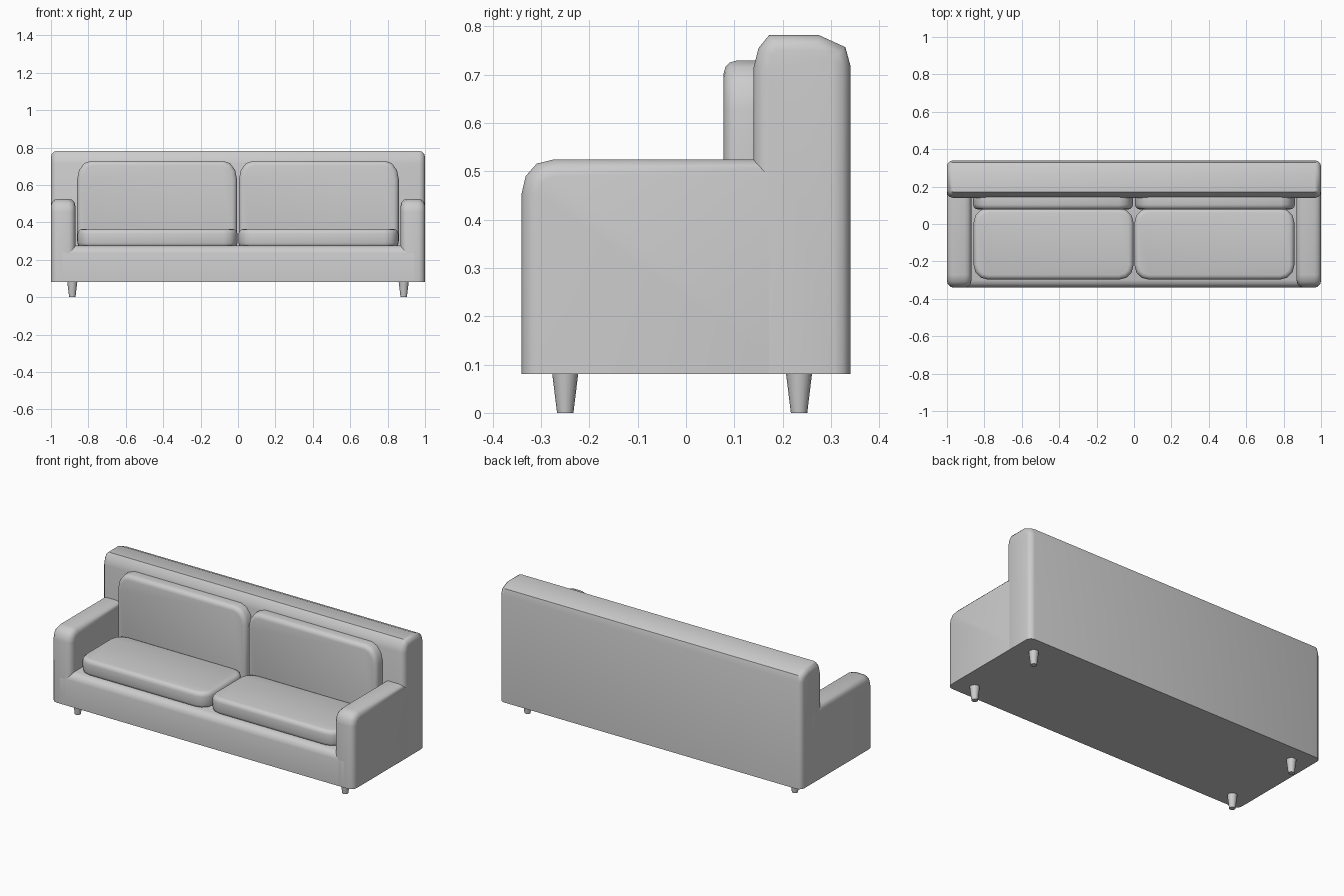
import bpy, bmesh, math

if "Cube" in bpy.data.objects:
    bpy.data.objects.remove(bpy.data.objects["Cube"])

FLOOR = 0.08  # underside of the upholstered body


def slab(name, outline, axis, lo, hi, rim, flat_bottom=False):
    """Extrude a 2D outline along an axis and round the rims of both caps."""
    def place(p, t):
        return {'x': (t, p[0], p[1]), 'y': (p[0], t, p[1]), 'z': (p[0], p[1], t)}[axis]
    bm = bmesh.new()
    a = [bm.verts.new(place(p, lo)) for p in outline]
    b = [bm.verts.new(place(p, hi)) for p in outline]
    caps = [bm.faces.new(a), bm.faces.new(b)]
    n = len(outline)
    for i in range(n):
        j = (i + 1) % n
        bm.faces.new((a[i], a[j], b[j], b[i]))
    bmesh.ops.recalc_face_normals(bm, faces=bm.faces[:])
    if rim:
        edges = [e for f in caps for e in f.edges
                 if not (flat_bottom and all(v.co.z < FLOOR + 1e-4 for v in e.verts))]
        bmesh.ops.bevel(bm, geom=edges, offset=rim, segments=3, profile=0.5,
                        affect='EDGES', clamp_overlap=True)
    finish(name, bm)


def finish(name, bm):
    me = bpy.data.meshes.new(name)
    bm.to_mesh(me)
    bm.free()
    ob = bpy.data.objects.new(name, me)
    bpy.context.collection.objects.link(ob)
    bpy.ops.object.select_all(action='DESELECT')
    ob.select_set(True)
    bpy.context.view_layer.objects.active = ob
    bpy.ops.object.shade_smooth_by_angle(angle=math.radians(40))
    return ob


def rounded_rect(x0, x1, y0, y1, rx, ry, steps=3):
    pts = []
    corners = [(x1 - rx, y1 - ry), (x0 + rx, y1 - ry), (x0 + rx, y0 + ry), (x1 - rx, y0 + ry)]
    for k, (cx, cy) in enumerate(corners):
        for s in range(steps + 1):
            t = math.radians(90 * (k + s / steps))
            pts.append((cx + rx * math.cos(t), cy + ry * math.sin(t)))
    return pts


# Backrest, side profile in (y, z)
slab("backrest", [(0.14, FLOOR), (0.14, 0.715), (0.15, 0.755), (0.172, 0.782), (0.275, 0.782),
                  (0.33, 0.757), (0.34, 0.72), (0.34, FLOOR)], 'x', -1, 1, 0.032, True)

# Base with rounded front lip
slab("base", [(-0.34, FLOOR), (-0.34, 0.235), (-0.334, 0.255), (-0.32, 0.27), (-0.30, 0.276),
              (0.27, 0.276), (0.27, FLOOR)], 'x', -0.94, 0.94, 0)

for side, s in (("left", -1), ("right", 1)):
    # Arm
    slab(side + "_arm", [(-0.34, FLOOR), (-0.34, 0.455), (-0.332, 0.49), (-0.309, 0.516),
                         (-0.272, 0.525), (0.27, 0.525), (0.27, FLOOR)],
         'x', min(s, s * 0.87), max(s, s * 0.87), 0.035, True)

    # Cushions
    x0, x1 = sorted((s * 0.003, s * 0.857))
    slab(side + "_seat_cushion", rounded_rect(x0, x1, -0.297, 0.085, 0.075, 0.075),
         'z', 0.265, 0.364, 0.025)
    x0, x1 = sorted((s * 0.005, s * 0.86))
    slab(side + "_back_cushion", rounded_rect(x0, x1, 0.20, 0.729, 0.075, 0.10),
         'y', 0.078, 0.19, 0.026)

    # Tapered legs
    for end, y in (("front", -0.25), ("rear", 0.234)):
        bm = bmesh.new()
        bmesh.ops.create_cone(bm, cap_ends=True, segments=16, radius1=0.017, radius2=0.027,
                              depth=FLOOR + 0.002)
        leg = finish(f"{end}_{side}_leg", bm)
        leg.location = (s * 0.886, y, (FLOOR + 0.002) / 2)
